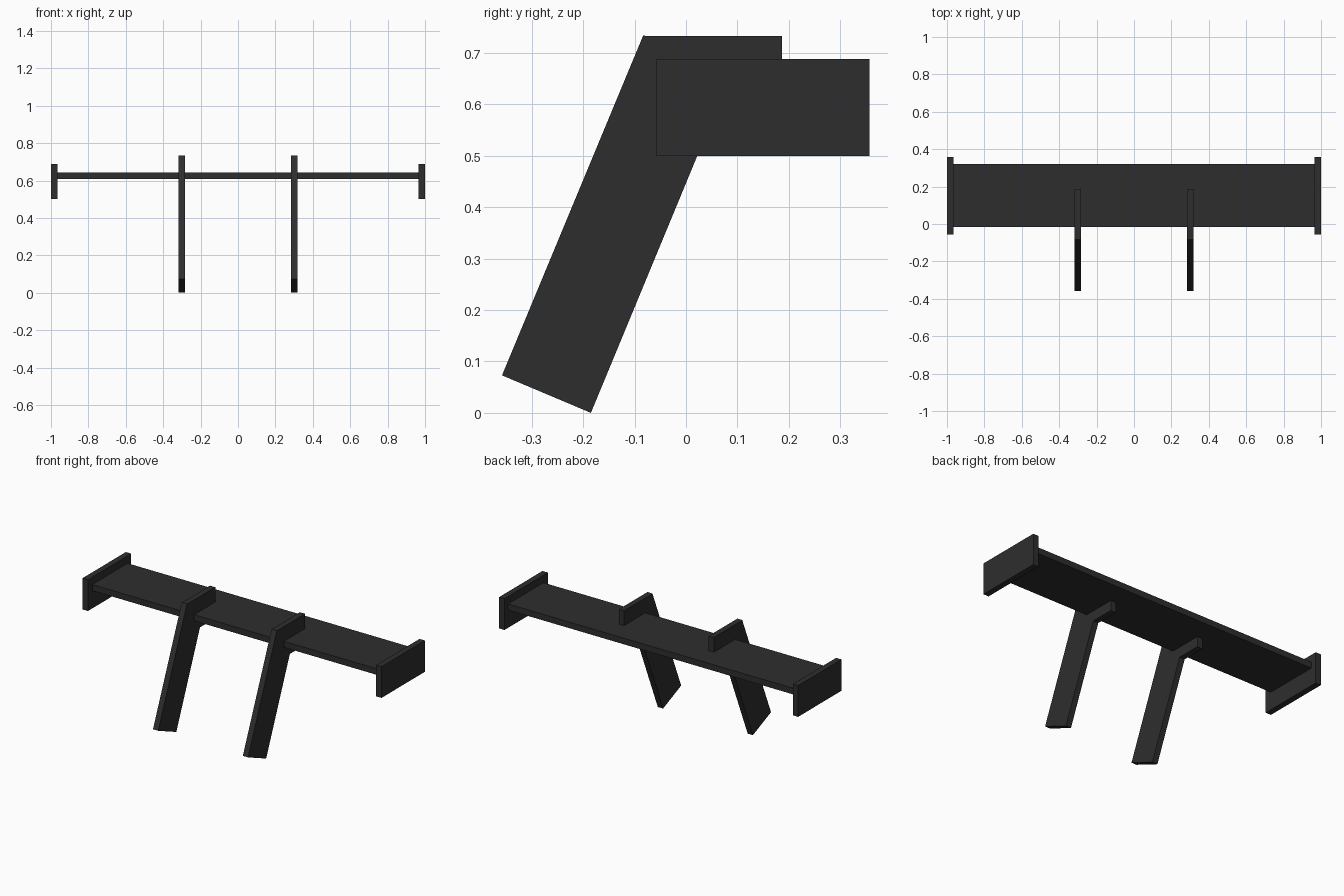
import bpy
import bmesh

if "Cube" in bpy.data.objects:
    bpy.data.objects.remove(bpy.data.objects["Cube"])

# One matte charcoal for every part
charcoal = bpy.data.materials.new("charcoal")
charcoal.diffuse_color = (0.027, 0.027, 0.027, 1.0)
charcoal.use_nodes = True
charcoal.node_tree.nodes["Principled BSDF"].inputs["Base Color"].default_value = charcoal.diffuse_color


def extrude_profile(name, profile, x0, x1):
    """Extrude a (y, z) outline along x from x0 to x1."""
    bm = bmesh.new()
    face = bm.faces.new([bm.verts.new((x0, y, z)) for y, z in profile])
    result = bmesh.ops.extrude_face_region(bm, geom=[face])
    moved = [g for g in result["geom"] if isinstance(g, bmesh.types.BMVert)]
    bmesh.ops.translate(bm, verts=moved, vec=(x1 - x0, 0, 0))
    bmesh.ops.recalc_face_normals(bm, faces=bm.faces)
    mesh = bpy.data.meshes.new(name)
    bm.to_mesh(mesh)
    bm.free()
    mesh.materials.append(charcoal)
    obj = bpy.data.objects.new(name, mesh)
    bpy.context.collection.objects.link(obj)
    return obj


def rectangle(y0, y1, z0, z1):
    return [(y0, z0), (y1, z0), (y1, z1), (y0, z1)]


# Long flat wing blade
extrude_profile("wing_blade", rectangle(-0.015, 0.322, 0.607, 0.644), -0.97, 0.97)

# Slanted post with a horizontal arm that clasps the blade
post_outline = [(-0.358, 0.073), (-0.185, 0.0), (0.041, 0.546), (0.187, 0.546),
                (0.187, 0.733), (-0.078, 0.733), (-0.083, 0.735)]
end_plate_outline = rectangle(-0.057, 0.357, 0.5, 0.689)

for side, label in ((-1, "left"), (1, "right")):
    extrude_profile(f"support_post_{label}", post_outline, side * 0.283, side * 0.318)
    extrude_profile(f"end_plate_{label}", end_plate_outline, side * 0.964, side * 1.0)
